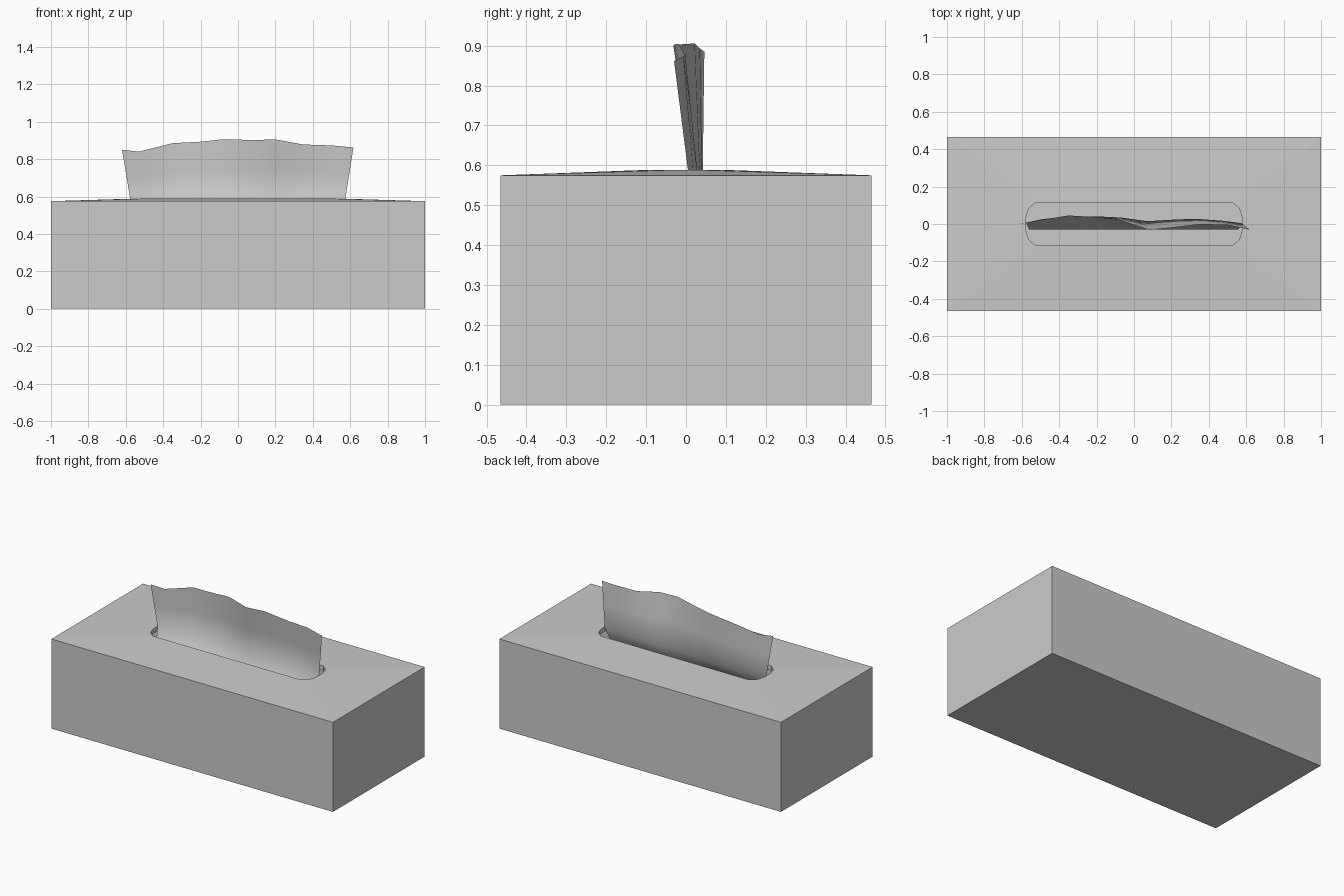
import bpy, bmesh

if "Cube" in bpy.data.objects:
    bpy.data.objects.remove(bpy.data.objects["Cube"])


def make_object(name, bm, smooth=False):
    mesh = bpy.data.meshes.new(name)
    bm.to_mesh(mesh)
    bm.free()
    obj = bpy.data.objects.new(name, mesh)
    bpy.context.collection.objects.link(obj)
    for p in mesh.polygons:
        p.use_smooth = smooth
    return obj


# Carton: closed sides and base, slightly crowned top with a rounded slot
HX, HY, EDGE_Z, SLOT_Z, LIP = 1.0, 0.465, 0.575, 0.588, 0.03
quarter = [(0.578, 0.035), (0.562, 0.085), (0.525, 0.115)]
signs = [(1, 1), (-1, 1), (-1, -1), (1, -1)]

bm = bmesh.new()
base = [bm.verts.new((HX * sx, HY * sy, 0)) for sx, sy in signs]
top = [bm.verts.new((HX * sx, HY * sy, EDGE_Z)) for sx, sy in signs]
bm.faces.new(base[::-1])
slot = []
for sx, sy in signs:
    pts = quarter if sx * sy > 0 else quarter[::-1]
    slot.append([bm.verts.new((x * sx, y * sy, SLOT_Z)) for x, y in pts])
for i in range(4):
    j = (i + 1) % 4
    bm.faces.new((base[i], base[j], top[j], top[i]))
    bm.faces.new((top[i], top[j], slot[j][0], slot[i][-1]))
    for a, b in zip(slot[i], slot[i][1:]):
        bm.faces.new((top[i], b, a))

# Short lip turned down inside the slot
rim = [v for q in slot for v in q]
low = [bm.verts.new((v.co.x, v.co.y, SLOT_Z - LIP)) for v in rim]
for i in range(len(rim)):
    j = (i + 1) % len(rim)
    bm.faces.new((rim[i], rim[j], low[j], low[i]))
bmesh.ops.recalc_face_normals(bm, faces=bm.faces)
make_object("carton", bm)

# Tissue: top edge (x, y, z) and y offset where it passes the slot
profile = [
    (-0.62, 0.0, 0.85, 0.008), (-0.53, 0.012, 0.84, 0.025),
    (-0.35, 0.046, 0.885, 0.042), (-0.20, 0.035, 0.893, 0.040),
    (-0.08, 0.022, 0.906, 0.035), (0.08, -0.032, 0.902, 0.015),
    (0.20, -0.02, 0.905, 0.022), (0.35, -0.002, 0.878, 0.028),
    (0.50, -0.006, 0.873, 0.018), (0.617, -0.03, 0.862, 0.005),
]
bm = bmesh.new()
rows = [
    [bm.verts.new((x * 0.905, -0.03, 0.50)) for x, y, z, m in profile],
    [bm.verts.new((x * 0.93, m, SLOT_Z)) for x, y, z, m in profile],
    [bm.verts.new((x * 0.965, (y + m) / 2, (z + SLOT_Z) / 2)) for x, y, z, m in profile],
    [bm.verts.new((x, y, z)) for x, y, z, m in profile],
]
for r, s in zip(rows, rows[1:]):
    for i in range(len(r) - 1):
        bm.faces.new((r[i], r[i + 1], s[i + 1], s[i]))
make_object("tissue", bm, smooth=True)
